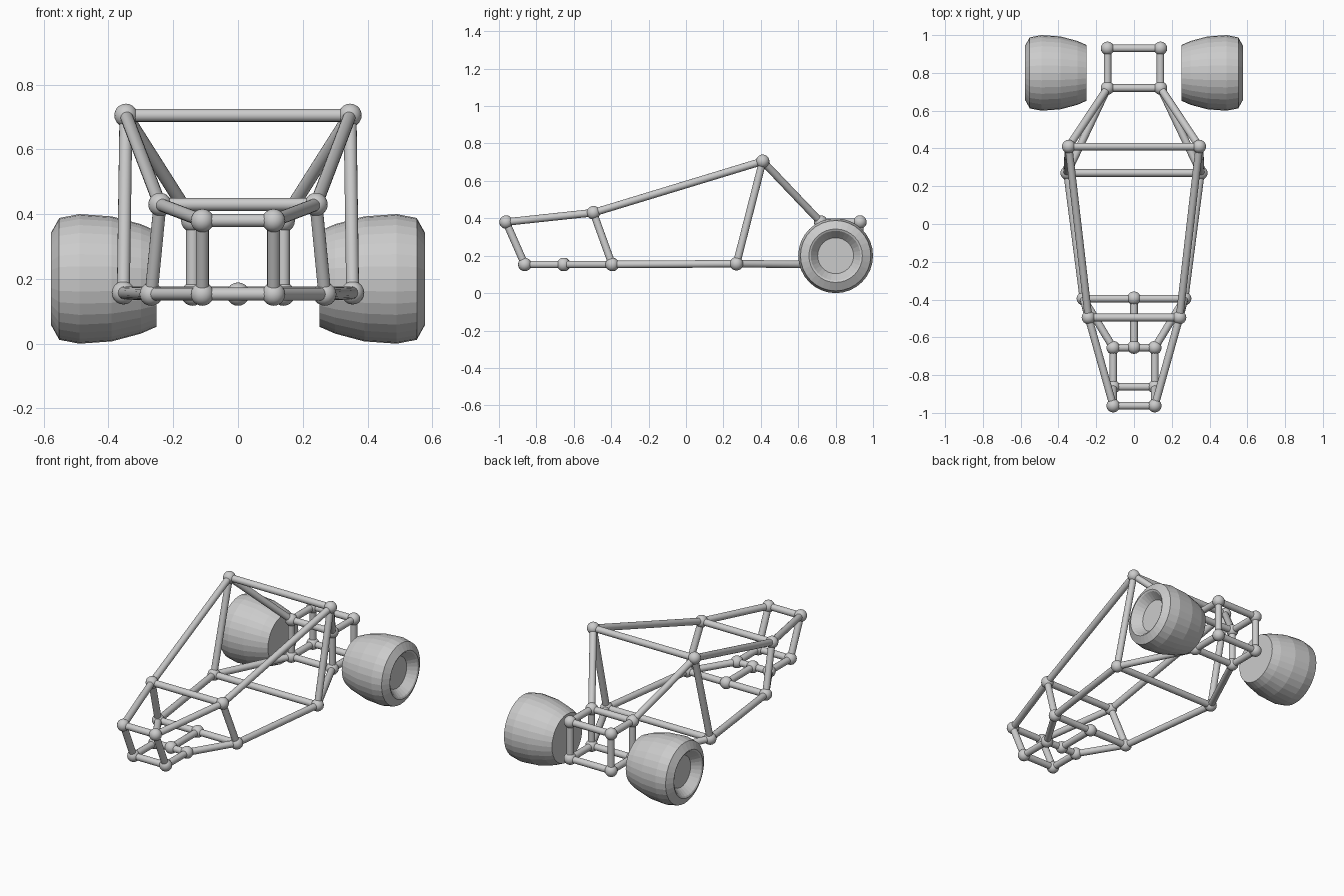
import bpy, bmesh, math
from mathutils import Vector, Matrix

if "Cube" in bpy.data.objects:
    bpy.data.objects.remove(bpy.data.objects["Cube"])

TUBE_R, JOINT_R = 0.02, 0.036

# Frame joints on the +x side (mirrored to -x)
N = {
    "nose_top": (0.11, -0.962, 0.38), "nose_low": (0.11, -0.862, 0.153),
    "toe": (0.11, -0.655, 0.153), "floor_front": (0.268, -0.395, 0.153),
    "dash": (0.241, -0.495, 0.43), "roll_top": (0.346, 0.41, 0.705),
    "floor_rear": (0.354, 0.27, 0.157), "rear_a_up": (0.14, 0.72, 0.38),
    "rear_a_low": (0.14, 0.72, 0.153), "rear_b_up": (0.14, 0.93, 0.38),
    "rear_b_low": (0.14, 0.93, 0.153),
}
SIDE = [
    ("nose_top", "nose_low"), ("nose_low", "toe"), ("toe", "floor_front"),
    ("nose_top", "dash"), ("dash", "floor_front"), ("dash", "roll_top"),
    ("floor_front", "floor_rear"), ("roll_top", "floor_rear"),
    ("roll_top", "rear_a_up"), ("floor_rear", "rear_a_low"),
    ("rear_a_up", "rear_a_low"), ("rear_b_up", "rear_b_low"),
    ("rear_a_up", "rear_b_up"), ("rear_a_low", "rear_b_low"),
]
CENTRE = [(0, -0.652, 0.153), (0, -0.393, 0.153)]


def pt(name, s):
    x, y, z = N[name]
    return Vector((s * x, y, z))


def finish(name, bm):
    mesh = bpy.data.meshes.new(name)
    bm.to_mesh(mesh)
    bm.free()
    ob = bpy.data.objects.new(name, mesh)
    bpy.context.collection.objects.link(ob)
    return ob


def smooth(ob, angle):
    bpy.ops.object.select_all(action='DESELECT')
    ob.select_set(True)
    bpy.context.view_layer.objects.active = ob
    bpy.ops.object.shade_smooth_by_angle(angle=math.radians(angle))


def add_tube(bm, a, b):
    a, b = Vector(a), Vector(b)
    d = b - a
    m = Matrix.Translation((a + b) / 2) @ d.to_track_quat('Z', 'Y').to_matrix().to_4x4()
    bmesh.ops.create_cone(bm, cap_ends=True, segments=16, radius1=TUBE_R,
                          radius2=TUBE_R, depth=d.length, matrix=m)


# Frame tubes: both sides, cross bars, centre spine
bm = bmesh.new()
for s in (-1, 1):
    for a, b in SIDE:
        add_tube(bm, pt(a, s), pt(b, s))
for n in N:
    add_tube(bm, pt(n, -1), pt(n, 1))
add_tube(bm, *CENTRE)
smooth(finish("frame_tubes", bm), 40)

# Ball joints
bm = bmesh.new()
for p in [pt(n, s) for n in N for s in (-1, 1)] + [Vector(c) for c in CENTRE]:
    bmesh.ops.create_uvsphere(bm, u_segments=16, v_segments=10, radius=JOINT_R,
                              matrix=Matrix.Translation(p))
smooth(finish("frame_joints", bm), 40)

# Rear wheels: (x, radius) profile spun around the axle
PROFILE = [(0.252, 0), (0.252, 0.148), (0.3, 0.169), (0.39, 0.193), (0.49, 0.2),
           (0.552, 0.188), (0.577, 0.143), (0.572, 0.133), (0.525, 0.096), (0.525, 0)]
for s, name in ((-1, "left_wheel"), (1, "right_wheel")):
    bm = bmesh.new()
    vs = [bm.verts.new((s * x, 0.8, 0.2 + r)) for x, r in PROFILE]
    es = [bm.edges.new(e) for e in zip(vs, vs[1:])]
    bmesh.ops.spin(bm, geom=vs + es, cent=(0, 0.8, 0.2), axis=(1, 0, 0),
                   angle=math.tau, steps=32)
    bmesh.ops.remove_doubles(bm, verts=bm.verts, dist=1e-4)
    bmesh.ops.recalc_face_normals(bm, faces=bm.faces)
    finish(name, bm)
